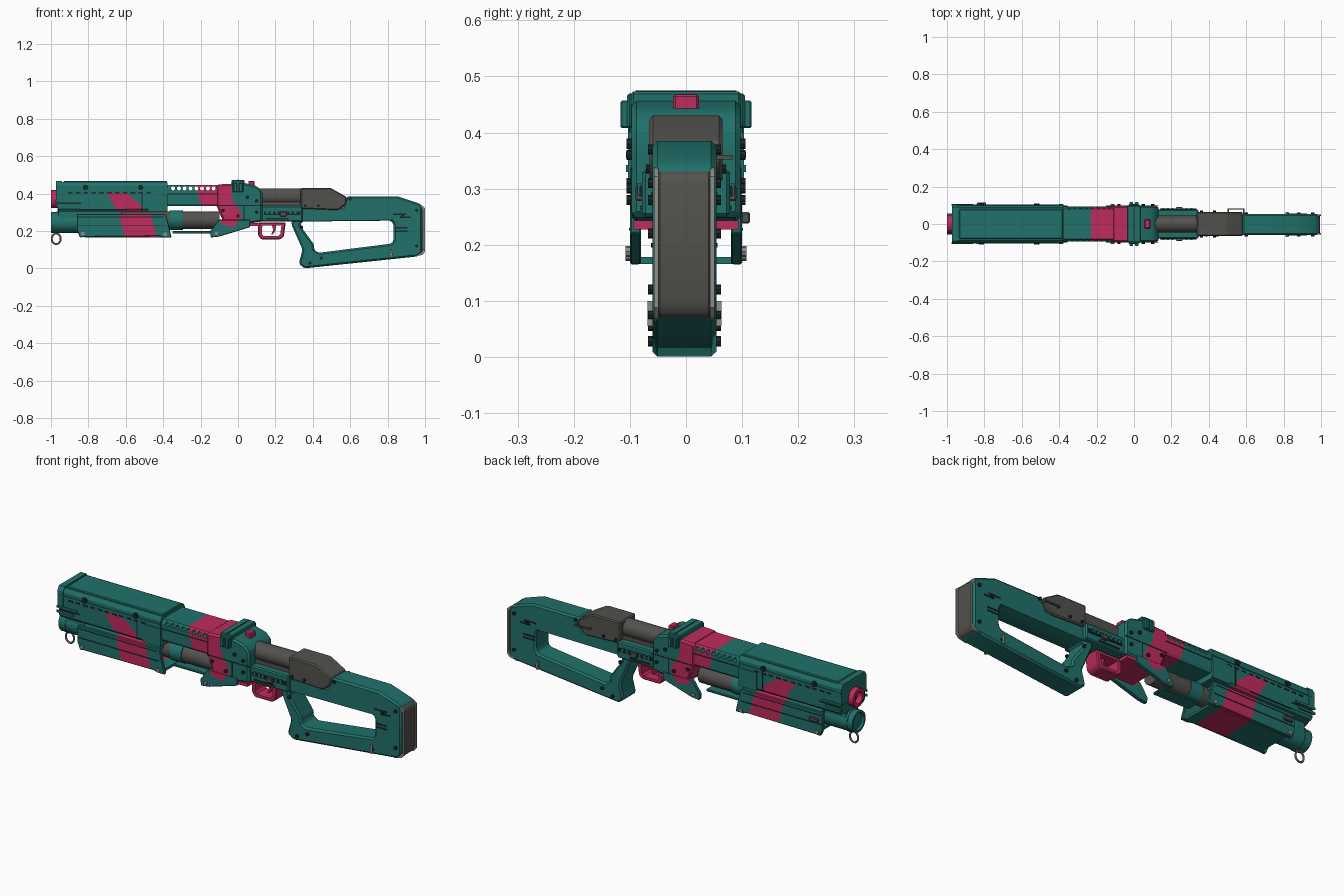
import bpy, bmesh, math
from mathutils import Vector, Matrix

if "Cube" in bpy.data.objects:
    bpy.data.objects.remove(bpy.data.objects["Cube"])


def material(name, rgb):
    m = bpy.data.materials.new(name)
    m.diffuse_color = (*rgb, 1)
    m.use_nodes = True
    m.node_tree.nodes["Principled BSDF"].inputs["Base Color"].default_value = m.diffuse_color
    return m


TEAL = material("teal", (0.015, 0.165, 0.145))
PINK = material("crimson pink", (0.52, 0.025, 0.11))
GREY = material("warm dark grey", (0.088, 0.083, 0.075))
DARK = material("near black", (0.012, 0.02, 0.02))
LIGHT = material("light grey", (0.27, 0.27, 0.25))


def finish(name, bm, mat):
    bmesh.ops.recalc_face_normals(bm, faces=bm.faces)
    me = bpy.data.meshes.new(name)
    bm.to_mesh(me)
    bm.free()
    me.materials.append(mat)
    ob = bpy.data.objects.new(name, me)
    bpy.context.collection.objects.link(ob)
    return ob


def apply(ob, kind, **props):
    mod = ob.modifiers.new("mod", kind)
    for k, v in props.items():
        setattr(mod, k, v)
    bpy.context.view_layer.objects.active = ob
    bpy.ops.object.modifier_apply(modifier=mod.name)


def bevel(ob, width):
    apply(ob, 'BEVEL', width=width, segments=1, limit_method='ANGLE', angle_limit=0.5)


def prism(name, pts, a, b, mat, axis='y', bev=0):
    """Extrude an (x,z) profile along y, or a (y,z) profile along x."""
    bm = bmesh.new()
    put = (lambda p, t: (p[0], t, p[1])) if axis == 'y' else (lambda p, t: (t, p[0], p[1]))
    f = bm.faces.new([bm.verts.new(put(p, a)) for p in pts])
    r = bmesh.ops.extrude_face_region(bm, geom=[f])
    d = Vector((0, b - a, 0)) if axis == 'y' else Vector((b - a, 0, 0))
    bmesh.ops.translate(bm, verts=[v for v in r['geom'] if isinstance(v, bmesh.types.BMVert)], vec=d)
    ob = finish(name, bm, mat)
    if bev:
        bevel(ob, bev)
    return ob


def boxes(name, items, mat, bev=0):
    """Each item: x0,x1, y0,y1, z0,z1."""
    bm = bmesh.new()
    for x0, x1, y0, y1, z0, z1 in items:
        m = Matrix.Translation(((x0 + x1) / 2, (y0 + y1) / 2, (z0 + z1) / 2)) @ Matrix.Diagonal((x1 - x0, y1 - y0, z1 - z0, 1))
        bmesh.ops.create_cube(bm, size=1, matrix=m)
    ob = finish(name, bm, mat)
    if bev:
        bevel(ob, bev)
    return ob


def sides(items):
    """Mirror boxes given for +y onto -y."""
    return items + [(a, b, -d, -c, e, f) for a, b, c, d, e, f in items]


def cyls(name, items, mat, axis='x', seg=24):
    """Each item: centre, radius, length."""
    bm = bmesh.new()
    rot = Matrix.Rotation(math.pi / 2, 4, 'Y' if axis == 'x' else 'X')
    for c, r, l in items:
        bmesh.ops.create_cone(bm, cap_ends=True, segments=seg, radius1=r, radius2=r, depth=l,
                              matrix=Matrix.Translation(c) @ rot)
    return finish(name, bm, mat)


def cut(ob, cutter):
    apply(ob, 'BOOLEAN', operation='DIFFERENCE', object=cutter, solver='EXACT')
    bpy.data.objects.remove(cutter)


def paint(ob, poly, mat=PINK):
    """Slice the mesh along a convex clockwise (x,z) outline and colour the inside."""
    if mat.name not in ob.data.materials:
        ob.data.materials.append(mat)
    bm = bmesh.new()
    bm.from_mesh(ob.data)
    planes = []
    for (x0, z0), (x1, z1) in zip(poly, poly[1:] + poly[:1]):
        co, no = Vector((x0, 0, z0)), Vector((z0 - z1, 0, x1 - x0))
        planes.append((co, no))
        bmesh.ops.bisect_plane(bm, geom=bm.verts[:] + bm.edges[:] + bm.faces[:], plane_co=co, plane_no=no, dist=1e-5)
    for f in bm.faces:
        c = f.calc_center_median()
        if all((c - co).dot(no) <= 1e-6 for co, no in planes):
            f.material_index = list(ob.data.materials).index(mat)
    bm.to_mesh(ob.data)
    bm.free()


# front shroud with camouflage patch
half = [(.09, .305), (.1, .317), (.1, .44), (.088, .46)]
shroud = prism("front_shroud", half + [(-y, z) for y, z in half[::-1]], -.965, -.377, TEAL, 'x')
paint(shroud, [(-.70, .40), (-.595, .40), (-.52, .34), (-.505, .30), (-.64, .30)])
prism("shroud_front_lip", [(.103, .36), (.103, .445), (.09, .466), (-.09, .466), (-.103, .445), (-.103, .36)],
      -.972, -.94, TEAL, 'x')
boxes("shroud_lid", [(-.935, -.38, -.08, .08, .455, .466)], TEAL, .004)
boxes("shroud_side_ribs", sides([(-.965, -.38, .1, .104, .418, .424), (-.975, -.86, .1, .107, .355, .366),
      (-.975, -.88, .1, .107, .33, .342), (-.48, -.377, .1, .103, .305, .40)]), TEAL)
boxes("shroud_slots", sides([(-.91 + i * .042, -.885 + i * .042, .099, .102, .400, .408) for i in range(11)] +
      [(-.515, -.51, .099, .102, .31, .40), (-.96, -.84, .099, .102, .345, .351),
       (-.84, -.6, .099, .102, .312, .317)]), DARK)
cyls("shroud_bolts", [((x, s * .104, .432), .014, .012) for x in (-.815, -.52) for s in (1, -1)], DARK, 'y', 8)

# muzzle
ring = cyls("muzzle_ring", [((-.975, 0, .37), .048, .05)], PINK)
cut(ring, cyls("cutter", [((-.99, 0, .37), .03, .06)], PINK))
cyls("muzzle_bore", [((-.966, 0, .37), .032, .01)], DARK)

# magazine tube and front cap
cap = cyls("magazine_cap", [((-.915, 0, .245), .056, .17)], TEAL)
cut(cap, cyls("cutter", [((-1, 0, .245), .045, .03)], TEAL))
cyls("magazine_cap_rim", [((-.965, 0, .245), .059, .012)], TEAL)
cyls("magazine_tube", [((-.47, 0, .258), .047, .74)], GREY)
cyls("magazine_collar", [((-.33, 0, .258), .052, .07)], TEAL)
boxes("tube_mount", [(-.96, -.62, -.05, .05, .27, .31)], TEAL)
boxes("lifter_rail", [(-.35, -.14, -.035, .035, .187, .199)], TEAL, .003)
bm = bmesh.new()
for i in range(20):  # sling ring swept as linked rods
    a = [Vector((-.972 + .024 * math.cos(t), 0, .158 + .028 * math.sin(t)))
         for t in (i * math.tau / 20, (i + 1) * math.tau / 20)]
    d = a[1] - a[0]
    bmesh.ops.create_cone(bm, cap_ends=True, segments=8, radius1=.005, radius2=.005, depth=d.length * 1.15,
                          matrix=Matrix.Translation((a[0] + a[1]) / 2) @ d.to_track_quat('Z', 'Y').to_matrix().to_4x4())
finish("sling_ring", bm, LIGHT)

# sliding forend: open channel of two walls and a floor
outline = [(-.86, .29), (-.385, .29), (-.355, .165), (-.40, .165), (-.42, .172), (-.82, .168), (-.845, .165), (-.86, .2)]
camo = [(-.64, .30), (-.47, .30), (-.425, .14), (-.60, .14)]
for s, n in ((1, "left"), (-1, "right")):
    paint(prism("forend_wall_" + n, outline, s * .082, s * .1, TEAL, bev=.003), camo)
paint(boxes("forend_floor", [(-.82, -.375, -.085, .085, .166, .178)], TEAL), camo)
paint(boxes("forend_inner_shelf", [(-.84, -.40, -.085, .085, .272, .286)], TEAL), camo)
boxes("forend_grooves", sides([(-.855, -.39, .0995, .1015, .225, .230), (-.855, -.4, .0995, .1015, .272, .276)]), DARK)
cyls("forend_bolts", [((x, s * .103, z), .011, .01) for s in (1, -1) for x, z in ((-.83, .185), (-.39, .182))],
     LIGHT, 'y', 8)
boxes("forend_catch", [(-.84, -.79, .098, .114, .238, .258)], GREY, .003)

# ventilated barrel shield
shield = prism("barrel_shield", [(.085, .333), (.093, .345), (.093, .425), (.08, .446),
               (-.08, .446), (-.093, .425), (-.093, .345), (-.085, .333)], -.38, -.11, TEAL, 'x')
paint(shield, [(-.235, .46), (-.1, .46), (-.1, .32), (-.19, .32)])
cut(shield, cyls("cutter", [((-.347 + i * .031, 0, .427), .011, .3) for i in range(8)], TEAL, 'y', 12))
boxes("shield_seam", sides([(-.375, -.11, .092, .0945, .396, .401)]), DARK)

# receiver
receiver = prism("receiver", [(-.115, .335), (-.115, .448), (.035, .456), (.1, .44), (.13, .41), (.13, .25),
                 (.06, .24), (-.075, .24)], -.097, .097, TEAL, bev=.009)
paint(receiver, [(-.13, .48), (-.04, .48), (-.03, .37), (-.13, .37)])
paint(receiver, [(-.13, .37), (-.03, .37), (.02, .29), (.01, .2), (-.09, .2)])
boxes("receiver_floor", [(-.06, .12, -.094, .094, .227, .243)], PINK)
boxes("receiver_seams", sides([(-.11, .13, .096, .0985, .333, .338), (.03, .035, .096, .0985, .25, .333)]), DARK)
cyls("receiver_bolts", [((x, s * .1, z), .009, .012) for s in (1, -1)
     for x, z in ((-.08, .31), (.0, .28), (.1, .3), (.05, .38), (.1, .36))], DARK, 'y', 8)
for s, n in ((1, "left"), (-1, "right")):
    w = prism("receiver_wing_" + n, [(-.105, .26), (.065, .26), (.065, .22), (-.10, .17), (-.145, .165), (-.15, .195)],
              s * .08, s * .1, TEAL, bev=.003)
    paint(w, [(-.09, .27), (.01, .27), (-.02, .22), (-.09, .235)])
cyls("wing_bolts", [((-.115, s * .102, .188), .01, .012) for s in (1, -1)], LIGHT, 'y', 8)

# sight clamp across the receiver
boxes("sight_clamp", [(-.035, .035, -.098, .098, .445, .473)] + sides([(-.03, .03, .094, .105, .408, .47)]), TEAL, .004)
boxes("sight_knobs", sides([(-.025, -.006, .1, .117, .408, .457), (.006, .025, .1, .117, .408, .457)]), TEAL, .003)
boxes("sight_groove", [(-.003, .003, -.09, .09, .47, .4745)], DARK)
boxes("top_button", [(.055, .088, -.023, .023, .43, .468)], PINK, .004)

# rear frame, bolt rail and tube
boxes("rear_frame", [(.12, .345, -.078, .078, .25, .335)], TEAL, .006)
boxes("bolt_rail", sides([(.14, .335, .077, .083, .286, .304), (.15, .27, .077, .081, .262, .27)]), DARK)
boxes("bolt_rail_teeth", sides([(.15 + i * .025, .162 + i * .025, .08, .086, .29, .31) for i in range(7)]), TEAL)
boxes("rail_catch", sides([(.225, .26, .075, .09, .278, .305)]), GREY, .003)
cyls("rear_tube", [((.23, 0, .383), .045, .24)], GREY)
boxes("rear_tube_base", [(.12, .34, -.04, .04, .33, .355)], GREY)

# trigger guard
guard = prism("trigger_guard", [(.105, .245), (.255, .245), (.245, .17), (.225, .155), (.125, .155), (.108, .175)],
              -.042, .042, PINK, bev=.005)
cut(guard, prism("cutter", [(.13, .228), (.232, .228), (.226, .182), (.215, .173), (.135, .173), (.128, .185)], -.2, .2, PINK))
prism("trigger", [(.18, .235), (.205, .235), (.2, .2), (.185, .18), (.178, .183), (.188, .205)], -.012, .012, PINK)

# cheek block
prism("cheek_block", [(.335, .43), (.495, .43), (.58, .382), (.58, .345), (.535, .31), (.335, .318)],
      -.065, .065, GREY, bev=.006)
cyls("cheek_block_bolts", [((x, s * .066, .335), .008, .01) for s in (1, -1) for x in (.36, .43)], DARK, 'y', 8)
boxes("sling_bar", [(.5, .59, .077, .083, .352, .36), (.5, .507, .055, .083, .352, .36),
                    (.583, .59, .05, .083, .352, .36)], GREY)

# skeleton stock with grip
Y = -.003
stock = prism("stock", [(.58, .385), (.855, .385), (.975, .345), (.985, .33), (.985, .08), (.955, .063), (.355, .0),
              (.325, .025), (.345, .1), (.285, .235), (.29, .262), (.33, .325), (.56, .325)], Y - .057, Y + .057, TEAL)
cut(stock, prism("cutter", [(.34, .25), (.82, .255), (.832, .23), (.832, .15), (.82, .132), (.43, .083), (.405, .1),
                            (.408, .125), (.335, .225)], -.2, .2, TEAL))
bevel(stock, .009)
boxes("stock_slots", [(x0, x1, Y + s * .0575 - .0015, Y + s * .0575 + .0015, z, z + .008) for s in (1, -1)
      for x0, x1, z in ((.83, .9, .285), (.84, .905, .212), (.84, .905, .195), (.865, .925, .27))], DARK)
cyls("stock_bolts", [((x, Y + s * .06, z), .009, .01) for s in (1, -1) for x, z in
     ((.385, .028), (.445, .055), (.34, .22), (.88, .28), (.6, .37), (.955, .12), (.82, .075), (.955, .31))], DARK, 'y', 8)
boxes("stock_sling_pins", [(.812, .824, Y + s * .06 - .006, Y + s * .06 + .006, .055, .1) for s in (1, -1)], LIGHT)

# butt pad with light edging
prism("butt_pad", [(.975, .335), (.99, .325), (.995, .31), (.995, .1), (.985, .075), (.96, .068)],
      -.05, .044, GREY, bev=.004)
for s, n in ((1, "left"), (-1, "right")):
    prism("butt_edging_" + n, [(.965, .34), (.985, .335), (1, .322), (1, .088), (.985, .072), (.94, .062), (.94, .07),
          (.978, .082), (.991, .1), (.991, .31), (.98, .326), (.965, .331)], Y + s * .046, Y + s * .054, LIGHT)

# crisp edges, smooth round parts
bpy.ops.object.select_all(action='SELECT')
bpy.ops.object.shade_smooth_by_angle(angle=math.radians(30))
